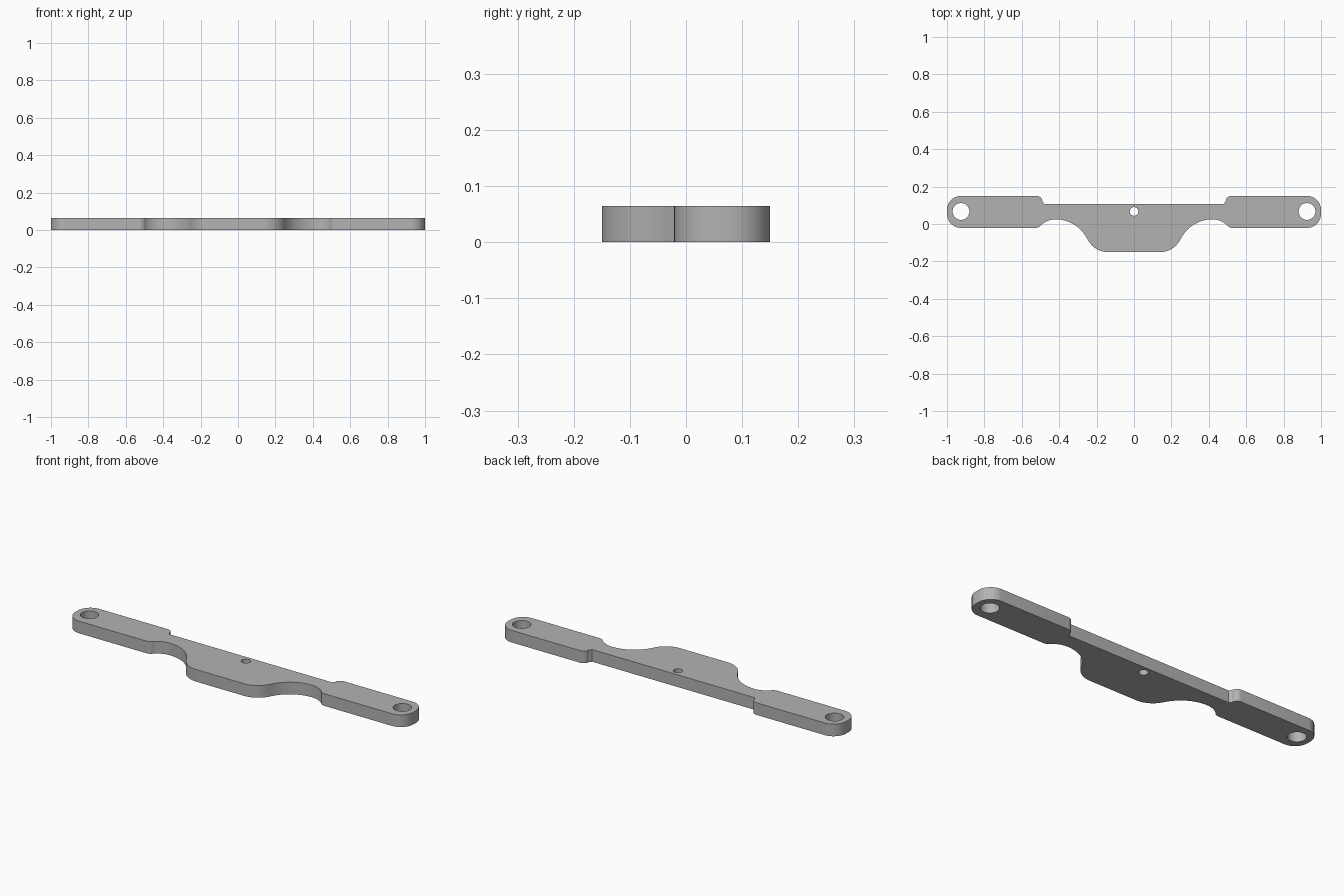
import bpy
import bmesh
from math import cos, sin, radians, atan2, degrees

if "Cube" in bpy.data.objects:
    bpy.data.objects.remove(bpy.data.objects["Cube"], do_unlink=True)

THICK = 0.065
BACK, WAIST, ARM, FRONT = 0.15, 0.107, -0.021, -0.15   # y levels of the outline


def arc(cx, cy, r, start, end, steps=12):
    """Points on an arc, angles in degrees."""
    angles = [radians(start + (end - start) * i / steps) for i in range(steps + 1)]
    return [(cx + r * cos(a), cy + r * sin(a)) for a in angles]


def angle_between(a, b):
    return degrees(atan2(b[1] - a[1], b[0] - a[0]))


# Right half of the outline (+x), from the front edge round to the back edge
lobe_r, arch_r, shoulder_r, fillet_r, end_r = 0.12, 0.19, 0.11, 0.04, 0.075
lobe = (0.14, FRONT + lobe_r)
arch = (0.42, 0.025 - arch_r)
shoulder = (0.42, 0.025 - shoulder_r)
fillet = (0.527, ARM + fillet_r)
lobe_end = angle_between(lobe, arch)
shoulder_end = angle_between(shoulder, fillet)

half = arc(*lobe, lobe_r, -90, lobe_end)
half += arc(*arch, arch_r, lobe_end + 180, 90, 20)[1:]
half += arc(*shoulder, shoulder_r, 90, shoulder_end)[1:]
half += arc(*fillet, fillet_r, shoulder_end - 180, -90)[1:]
half += arc(1 - end_r, ARM + end_r, end_r, -90, 0, 16)
half += arc(1 - end_r, BACK - end_r, end_r, 0, 90, 16)
half += arc(0.52, BACK - 0.03, 0.03, 90, 180, 8)
half += [(0.48, WAIST)]
outline = half + [(-x, y) for x, y in reversed(half)]

# Round holes: one at each end and a small one in the middle
loops = [outline]
for x, y, r in ((-0.925, 0.067, 0.045), (0.925, 0.067, 0.045), (0, 0.067, 0.023)):
    loops.append(arc(x, y, r, 0, 360, 40)[:-1])

# Filled flat profile extruded to the plate thickness
curve = bpy.data.curves.new("plate_profile", "CURVE")
curve.dimensions = "2D"
curve.fill_mode = "BOTH"
curve.extrude = THICK / 2
for pts in loops:
    spline = curve.splines.new("POLY")
    spline.points.add(len(pts) - 1)
    for p, (x, y) in zip(spline.points, pts):
        p.co = (x, y, 0, 1)
    spline.use_cyclic_u = True
profile = bpy.data.objects.new("plate_profile", curve)
bpy.context.scene.collection.objects.link(profile)
bpy.context.view_layer.update()
mesh = bpy.data.meshes.new_from_object(
    profile.evaluated_get(bpy.context.evaluated_depsgraph_get()))
bpy.data.objects.remove(profile, do_unlink=True)

# Weld the caps to the walls and stand the plate on the ground
bm = bmesh.new()
bm.from_mesh(mesh)
bmesh.ops.remove_doubles(bm, verts=bm.verts, dist=0.0001)
bmesh.ops.translate(bm, verts=bm.verts, vec=(0, 0, THICK / 2))
bmesh.ops.recalc_face_normals(bm, faces=bm.faces)
bm.to_mesh(mesh)
bm.free()

mesh.name = "bracket_plate"
plate = bpy.data.objects.new("bracket_plate", mesh)
bpy.context.scene.collection.objects.link(plate)

# Plain grey
grey = bpy.data.materials.new("plain_grey")
grey.use_nodes = True
colour = (0.45, 0.45, 0.45, 1)
grey.diffuse_color = colour
grey.node_tree.nodes["Principled BSDF"].inputs["Base Color"].default_value = colour
mesh.materials.clear()
mesh.materials.append(grey)

# Smooth walls, sharp rims
bpy.ops.object.select_all(action="DESELECT")
plate.select_set(True)
bpy.context.view_layer.objects.active = plate
bpy.ops.object.shade_smooth_by_angle(angle=radians(30))
